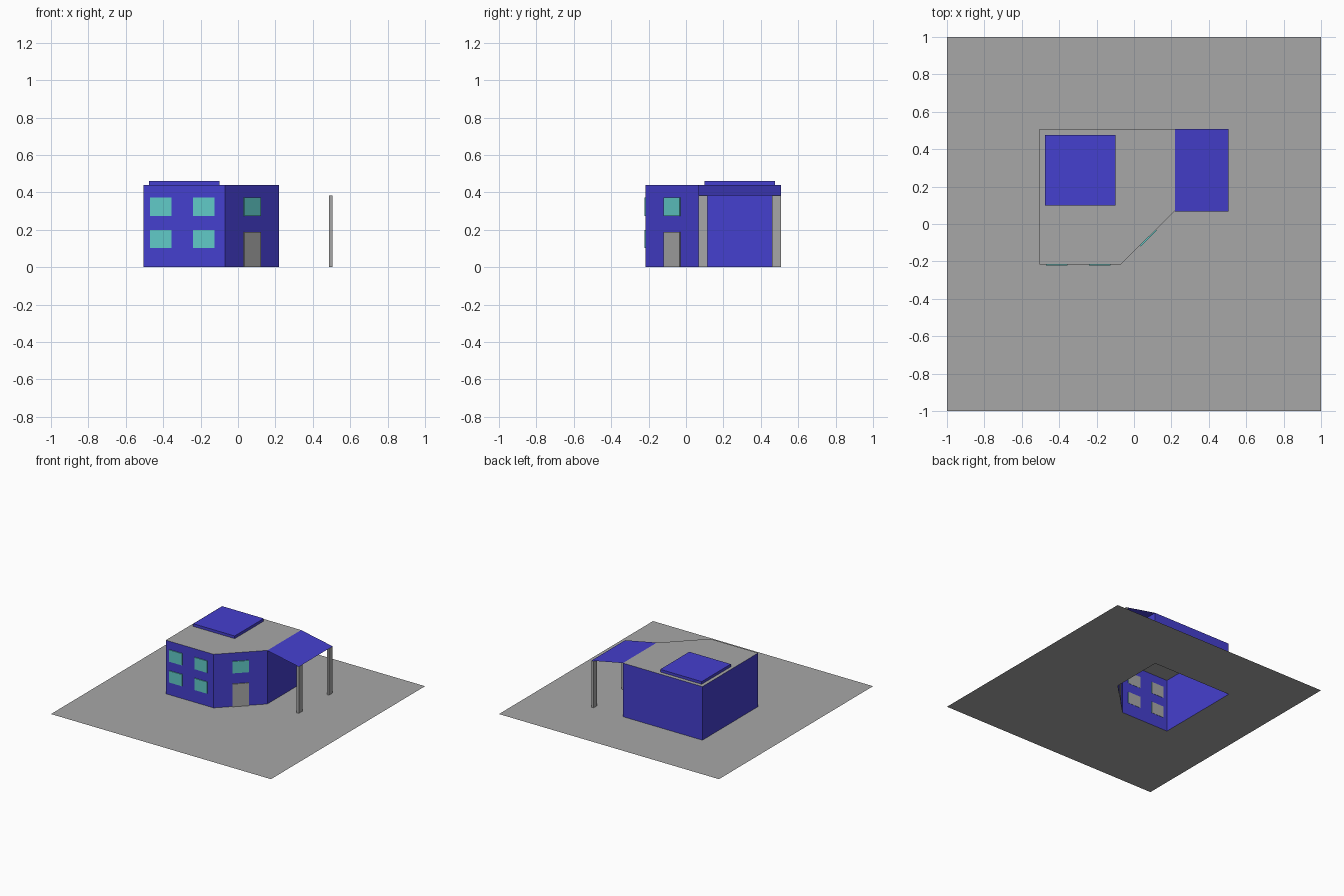
import bpy, bmesh, math
from mathutils import Vector, Matrix

cube = bpy.data.objects.get("Cube")
if cube:
    bpy.data.objects.remove(cube, do_unlink=True)


def material(name, rgb):
    m = bpy.data.materials.new(name)
    m.use_nodes = True
    m.diffuse_color = (*rgb, 1)
    m.node_tree.nodes["Principled BSDF"].inputs["Base Color"].default_value = (*rgb, 1)
    return m


BLUE = material("blue_wall", (0.06, 0.05, 0.62))
GREY = material("concrete_grey", (0.39, 0.39, 0.39))
CYAN = material("window_cyan", (0.12, 0.60, 0.58))


def finish(name, bm, *mats):
    mesh = bpy.data.meshes.new(name)
    bm.to_mesh(mesh)
    bm.free()
    for m in mats:
        mesh.materials.append(m)
    ob = bpy.data.objects.new(name, mesh)
    bpy.context.collection.objects.link(ob)
    return ob


def box(name, lo, hi, mat):
    lo, hi = Vector(lo), Vector(hi)
    bm = bmesh.new()
    bmesh.ops.create_cube(bm, size=1, matrix=Matrix.Translation((lo + hi) / 2)
                          @ Matrix.Diagonal((*(hi - lo), 1)))
    return finish(name, bm, mat)


def ring(bm, points, z=0):
    verts = [bm.verts.new((x, y, z)) for x, y in points]
    return verts, [bm.edges.new((a, b)) for a, b in zip(verts, verts[1:] + verts[:1])]


LEFT, RIGHT, FRONT, BACK, TOP = -0.505, 0.218, -0.216, 0.508, 0.44
OUTLINE = [(LEFT, FRONT), (-0.07, FRONT), (RIGHT, 0.07), (RIGHT, BACK), (LEFT, BACK)]

# Ground sheet, open under the house
bm = bmesh.new()
outer = ring(bm, [(-1, -1), (1, -1), (1, 1), (-1, 1)])[1]
inner = ring(bm, OUTLINE)[1]
bmesh.ops.triangle_fill(bm, edges=outer + inner, use_beauty=True, normal=(0, 0, 1))
for f in bm.faces:
    f.normal_update()
    if f.normal.z < 0:
        f.normal_flip()
finish("ground", bm, GREY)

# House shell with a flat grey roof and no floor
bm = bmesh.new()
low, high = ring(bm, OUTLINE)[0], ring(bm, OUTLINE, TOP)[0]
for i in range(len(low)):
    j = (i + 1) % len(low)
    bm.faces.new((low[i], low[j], high[j], high[i]))
bm.faces.new(high).material_index = 1
finish("house_walls", bm, BLUE, GREY)


# Thin plate set through a wall: coloured outside, grey on the inner face
def plate(name, centre, angle, width, z0, z1, mat):
    bm = bmesh.new()
    bmesh.ops.create_cube(bm, size=1, matrix=Matrix.Translation((0, -0.0025, 0))
                          @ Matrix.Diagonal((width, 0.009, z1 - z0, 1)))
    for f in bm.faces:
        f.normal_update()
        f.material_index = int(f.normal.y > 0.5)
    ob = finish(name, bm, mat, GREY)
    ob.location = (*centre, (z0 + z1) / 2)
    ob.rotation_euler.z = angle


UPPER, LOWER = (0.275, 0.372), (0.104, 0.2)
for side, x in (("right", -0.413), ("left", -0.183)):
    for level, (z0, z1) in (("upper", UPPER), ("lower", LOWER)):
        plate(f"{level}_{side}_window", (x, FRONT), 0, 0.117, z0, z1, CYAN)

# Door and window on the angled corner wall
corner = ((RIGHT - 0.07) / 2, (FRONT + 0.07) / 2)
slant = math.atan2(0.07 - FRONT, RIGHT + 0.07)
plate("corner_window", corner, slant, 0.122, *UPPER, CYAN)
plate("front_door", corner, slant, 0.122, 0, 0.187, GREY)

# Raised roof panel
box("roof_panel", (-0.477, 0.1, TOP), (-0.1, 0.477, 0.462), BLUE)

# Sloping carport sheet on two posts
EDGE, EAVE = 0.505, 0.383
bm = bmesh.new()
bm.faces.new([bm.verts.new(p) for p in ((RIGHT, 0.068, TOP), (EDGE, 0.068, EAVE),
                                        (EDGE, BACK, EAVE), (RIGHT, BACK, TOP))])
finish("carport_roof", bm, BLUE)
for name, y in (("front_post", 0.068), ("back_post", BACK - 0.048)):
    box(name, (EDGE - 0.019, y, 0), (EDGE, y + 0.048, EAVE), GREY)
